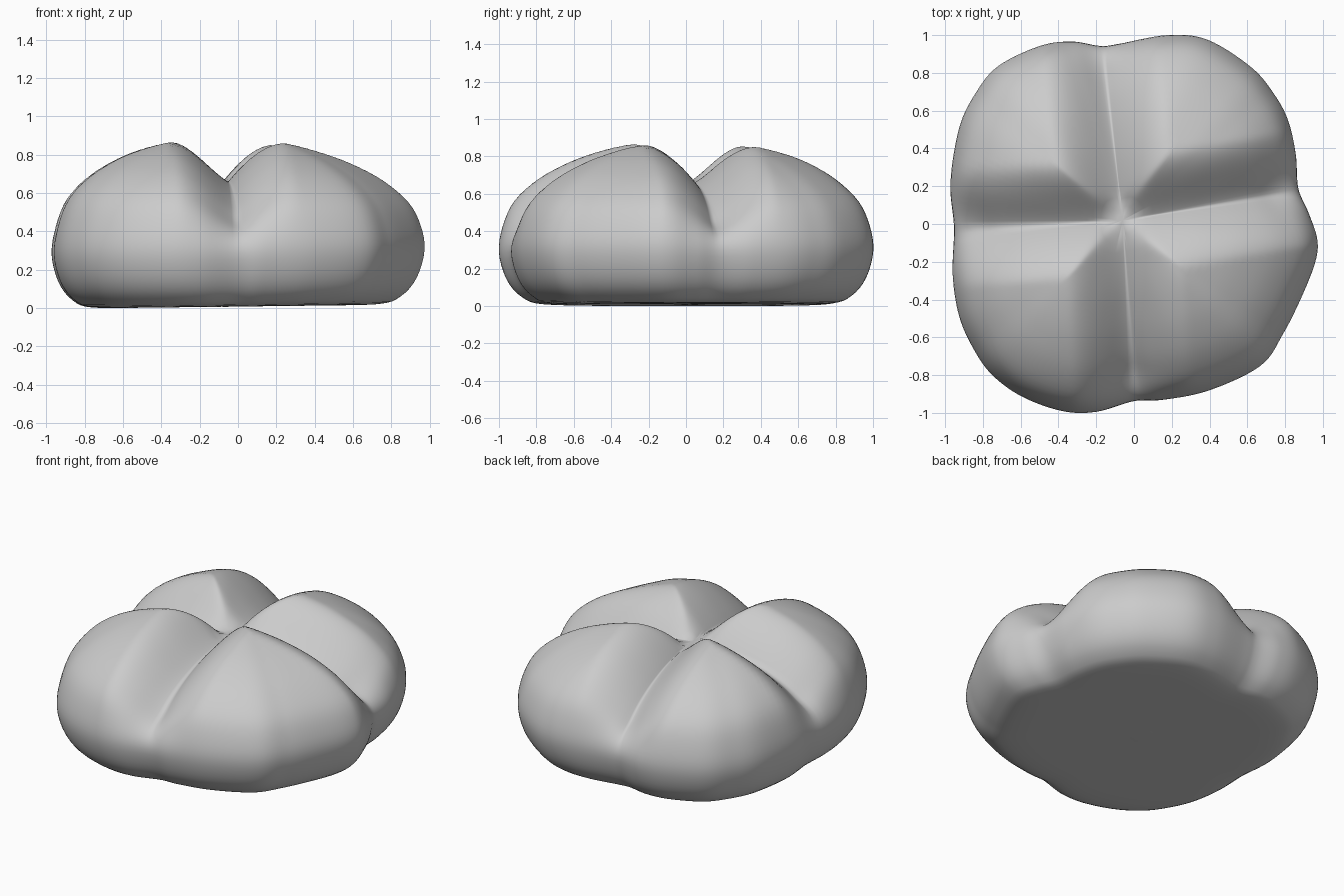
import bpy, bmesh, math
from mathutils import Vector

if "Cube" in bpy.data.objects:
    bpy.data.objects.remove(bpy.data.objects["Cube"])

# Plan outline of the bun, counter-clockwise from the right
OUTLINE = [(.97, -.08), (.925, .06), (.872, .19), (.857, .37), (.815, .55), (.74, .69), (.62, .83),
           (.39, .975), (.18, 1.0), (-.08, .955), (-.18, .945), (-.33, .967), (-.5, .942),
           (-.72, .835), (-.84, .69), (-.925, .51), (-.972, .22), (-.955, -.02), (-.96, -.27),
           (-.925, -.49), (-.85, -.66), (-.75, -.8), (-.59, -.915), (-.38, -.99), (-.2, -.995),
           (0, -.94), (.15, -.932), (.4, -.88), (.67, -.75), (.79, -.58), (.89, -.38), (.96, -.2)]
# Section from the base centre, round the side, to the top: (radius fraction, height)
PROFILE = [(0, .018), (.4, .018), (.76, .02), (.88, .06), (.96, .155), (1, .3), (.98, .44),
           (.92, .57), (.8, .685), (.65, .775), (.5, .837), (.35, .88), (.18, .905), (0, .91)]
CENTRE = Vector((-.06, .02))
# Creases: end point and which side (left +1, right -1, looking outward) has the steep wall
GROOVES = [(Vector((-.17, .97)), 1), (Vector((-1, -.04)), -1),
           (Vector((.01, -.97)), -1), (Vector((.92, .18)), 1)]
STEPS = 4


def catmull(p0, p1, p2, p3, t):
    return tuple(.5 * (2 * b + (c - a) * t + (2 * a - 5 * b + 4 * c - d) * t * t
                       + (3 * b - a - 3 * c + d) * t ** 3) for a, b, c, d in zip(p0, p1, p2, p3))


def smoothstep(t):
    t = max(0, min(1, t))
    return t * t * (3 - 2 * t)


def smooth_profile():
    pts = [PROFILE[0]] + PROFILE + [PROFILE[-1]]
    out = []
    for i in range(len(PROFILE) - 1):
        out += [catmull(*pts[i:i + 4], k / STEPS) for k in range(STEPS)]
    return out[1:]


def smooth_outline():
    n = len(OUTLINE)
    dense = []
    for i in range(n):
        quad = [OUTLINE[(i + k) % n] for k in (-1, 0, 1, 2)]
        dense += [catmull(*quad, k / 7) for k in range(7)]
    return dense


def groove(p):
    # 1 in the bottom of a crease, falling to 0 on the lobes, blended softly at the centre
    total = 0
    for end, steep in GROOVES:
        axis = end - CENTRE
        v = p - CENTRE
        t = max(0, min(1, v.dot(axis) / axis.length_squared))
        d = (v - axis * t).length
        side = (axis.x * v.y - axis.y * v.x) * steep
        gentle = max(0, 1 - d / .3) ** 1.5
        wall = .5 * (1 - smoothstep(d / .34)) + .5 * max(0, 1 - d / .32) ** 1.4
        total += (wall if side > 0 else gentle) ** 6
    return min(1, total ** (1 / 6))


def surface(f, z, rim):
    p = CENTRE * (1 - f) + Vector(rim) * f
    fade = smoothstep((z - .25) / .4)
    g = groove(p) * fade
    p = CENTRE + (p - CENTRE) * (1 - .06 * g)
    z = z * (1 - .265 * g) * (1 - .025 * p.x * fade) + .012 * p.x * (1 - fade)
    return Vector((p.x, p.y, max(z, .004)))


# Four-lobed bun body
bm = bmesh.new()
rims = smooth_outline()
rings = [[bm.verts.new(surface(f, z, r)) for r in rims] for f, z in smooth_profile()]
n = len(rims)
for a, b in zip(rings, rings[1:]):
    for i in range(n):
        j = (i + 1) % n
        bm.faces.new((a[i], a[j], b[j], b[i]))
bottom = bm.verts.new((CENTRE.x, CENTRE.y, .015))
top = bm.verts.new(surface(0, .91, (0, 0)))
for i in range(n):
    j = (i + 1) % n
    bm.faces.new((bottom, rings[0][j], rings[0][i]))
    bm.faces.new((top, rings[-1][i], rings[-1][j]))
bmesh.ops.recalc_face_normals(bm, faces=bm.faces)
low = min(v.co.z for v in bm.verts)
for v in bm.verts:
    v.co.z -= low
mesh = bpy.data.meshes.new("bread_bun")
bm.to_mesh(mesh)
bm.free()
bun = bpy.data.objects.new("bread_bun", mesh)
bpy.context.collection.objects.link(bun)
for poly in mesh.polygons:
    poly.use_smooth = True
